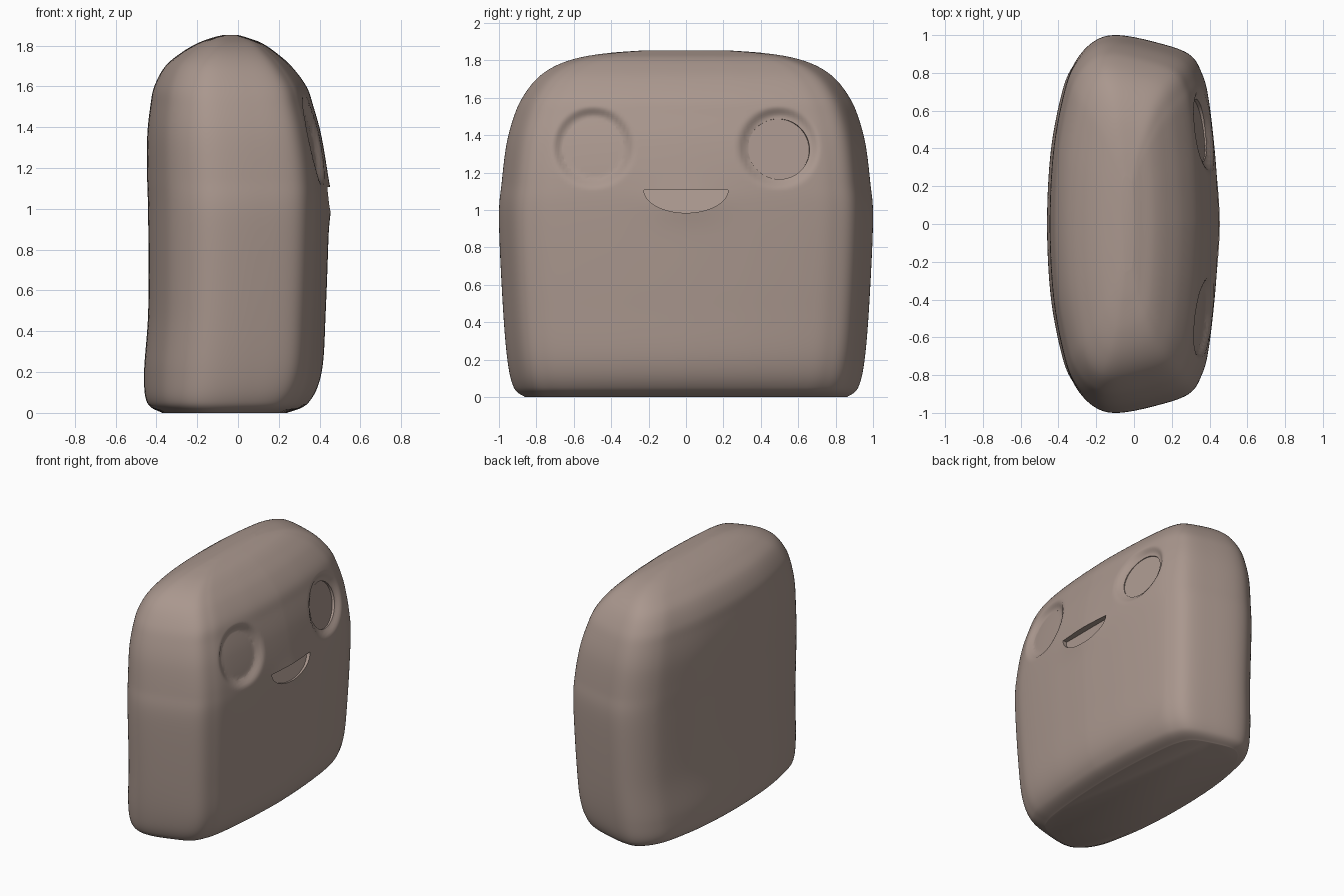
import bpy, bmesh, math
from mathutils import Vector

if "Cube" in bpy.data.objects:
    bpy.data.objects.remove(bpy.data.objects["Cube"])

skin = bpy.data.materials.new("warm_taupe")
skin.diffuse_color = (0.40, 0.31, 0.27, 1)
skin.use_nodes = True
skin.node_tree.nodes["Principled BSDF"].inputs["Base Color"].default_value = skin.diffuse_color


def smooth_path(pts, n):
    """Catmull-Rom resampling of an open list of tuples."""
    out = []
    for i in range(len(pts) - 1):
        p0, p1 = pts[max(i - 1, 0)], pts[i]
        p2, p3 = pts[i + 1], pts[min(i + 2, len(pts) - 1)]
        for k in range(n):
            t = k / n
            out.append(tuple(0.5 * (2 * b + (c - a) * t + (2 * a - 5 * b + 4 * c - d) * t * t
                             + (3 * b - a - 3 * c + d) * t ** 3)
                             for a, b, c, d in zip(p0, p1, p2, p3)))
    out.append(tuple(pts[-1]))
    return out


def make_object(name, bm):
    bmesh.ops.recalc_face_normals(bm, faces=bm.faces)
    me = bpy.data.meshes.new(name)
    bm.to_mesh(me)
    bm.free()
    ob = bpy.data.objects.new(name, me)
    bpy.context.collection.objects.link(ob)
    me.materials.append(skin)
    return ob


# body plan: half outline seen from above, mirrored in y
half = [(.45, -.2), (.45, 0), (.443, .2), (.43, .4), (.40, .65), (.365, .79), (.29, .9),
        (.1, .965), (-.1, 1), (-.22, .97), (-.32, .87), (-.38, .72), (-.44, .4), (-.46, 0), (-.44, -.4)]
N = 9
right = smooth_path(half, N)[N:-N]
plan = right + [(x, -y) for x, y in right[-2:0:-1]]

# body heights: z, back x, face x, half width
levels = [(0, -.37, .24, .86), (.05, -.445, .345, .92), (.2, -.46, .41, .955), (.5, -.44, .43, .98),
          (.95, -.44, .445, 1), (1.15, -.445, .44, .985), (1.35, -.445, .41, .96), (1.5, -.43, .37, .92),
          (1.6, -.41, .335, .875), (1.7, -.355, .26, .80), (1.77, -.27, .18, .70),
          (1.815, -.19, .11, .57), (1.84, -.12, .04, .41), (1.852, -.07, 0, .25)]
EYE_Y, EYE_Z, EYE_R = .495, 1.325, .165


def sculpt(x, y, z):
    """Soft eye sockets and slightly raised lips on the face side."""
    if x > .1:
        r = math.hypot(abs(y) - EYE_Y, z - EYE_Z - .01)
        t = min(max((.225 - r) / .065, 0), 1)
        x -= .035 * t * t * (3 - 2 * t)
        x += .012 * math.exp(-(y / .2) ** 2 - ((z - 1.04) / .1) ** 2)
    return x, y, z


bm = bmesh.new()
rings = []
for z, back, face, w in smooth_path(levels, 11):
    rings.append([bm.verts.new(sculpt(back + (px + .46) / .91 * (face - back), py * w, z))
                  for px, py in plan])
m = len(plan)
for a, b in zip(rings, rings[1:]):
    for i in range(m):
        j = (i + 1) % m
        bm.faces.new((a[i], a[j], b[j], b[i]))
bm.faces.new(rings[0][::-1])
bm.faces.new(rings[-1])
body = make_object("body", bm)

# eye cutters: discs tilted to follow the face
cutters = []
for s in (-1, 1):
    bm = bmesh.new()
    bmesh.ops.create_cone(bm, cap_ends=True, segments=48, radius1=EYE_R, radius2=EYE_R, depth=.3)
    n = Vector((1, .15 * s, .2)).normalized()
    c = Vector((.335, EYE_Y * s, EYE_Z)) + n * .15
    rot = n.to_track_quat('Z', 'Y')
    for v in bm.verts:
        v.co = rot @ v.co + c
    cutters.append(make_object("eye_cutter", bm))

# mouth cutter: half ellipse, deepest under the top lip
bm = bmesh.new()
inner, outer = [], []
for i in range(33):
    a = math.pi * i / 32
    y, d = .225 * math.cos(a), .122 * math.sin(a)
    inner.append(bm.verts.new((.405 + .035 * d / .122, y, 1.107 - d)))
    outer.append(bm.verts.new((.6, y, 1.107 - d)))
for i in range(33):
    j = (i + 1) % 33
    bm.faces.new((inner[i], inner[j], outer[j], outer[i]))
bm.faces.new(outer)
bmesh.ops.triangulate(bm, faces=[bm.faces.new(inner[::-1])])
cutters.append(make_object("mouth_cutter", bm))

bpy.ops.object.select_all(action='DESELECT')
bpy.context.view_layer.objects.active = body
body.select_set(True)
for c in cutters:
    c.hide_render = True
    mod = body.modifiers.new("cut", 'BOOLEAN')
    mod.operation, mod.solver, mod.object = 'DIFFERENCE', 'EXACT', c
    bpy.ops.object.modifier_apply(modifier=mod.name)
    bpy.data.objects.remove(c)
bpy.ops.object.shade_smooth_by_angle(angle=math.radians(35))
